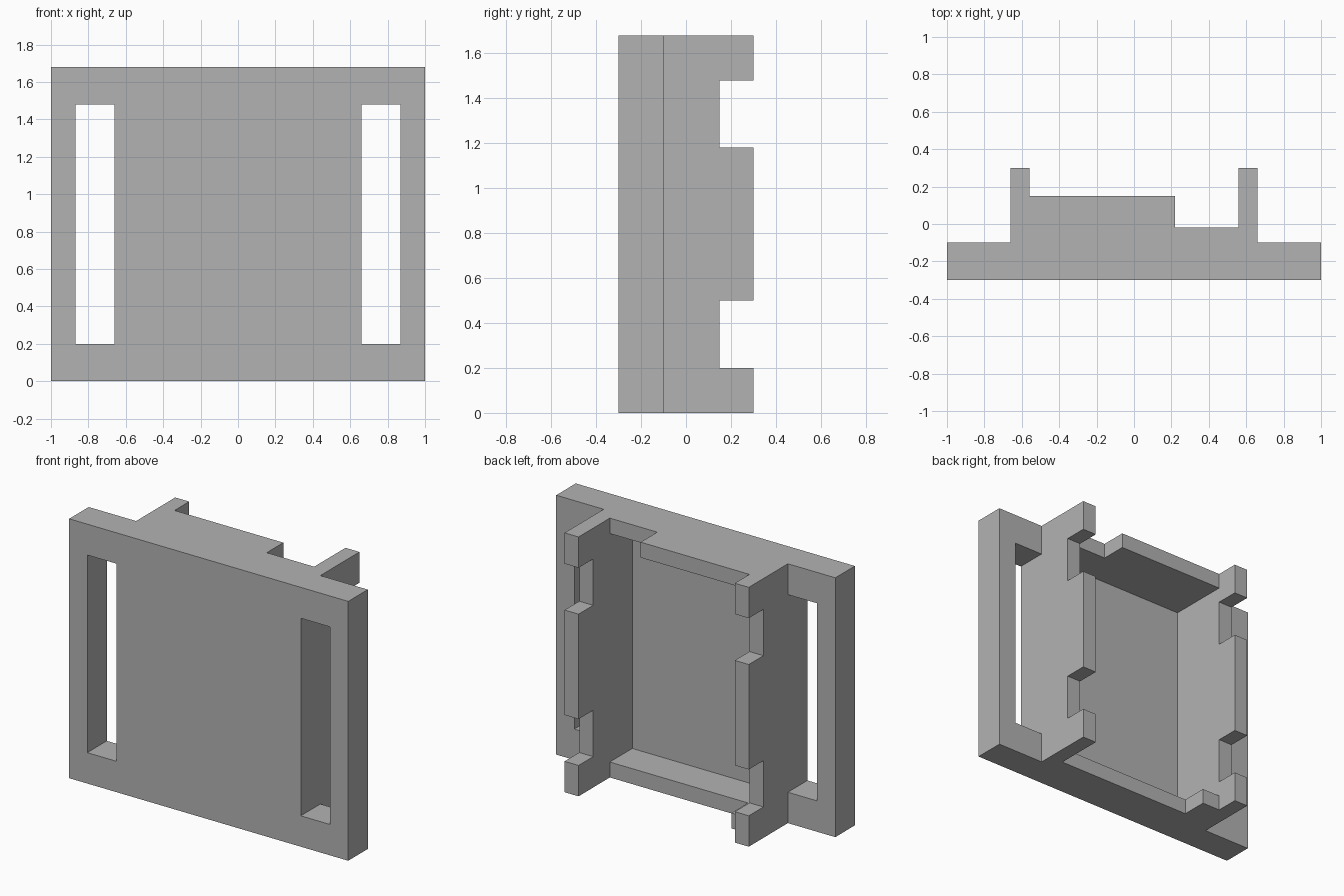
import bpy
import bmesh
from mathutils import Vector

cube = bpy.data.objects.get("Cube")
if cube:
    bpy.data.objects.remove(cube, do_unlink=True)

H = 1.68                     # overall height
FRONT, BACK = -0.3, -0.1     # plate faces
POCKET = -0.25               # pocket floor
INNER, OUTER = 0.56, 0.66    # side rail faces
LIP = 0.1                    # ledge thickness
ROOT = -0.18                 # how far parts are sunk into the plate

grey = bpy.data.materials.new("plain grey")
grey.use_nodes = True
colour = (0.45, 0.45, 0.45, 1)
grey.diffuse_color = colour
grey.node_tree.nodes["Principled BSDF"].inputs["Base Color"].default_value = colour


def prism(name, profile, axis, lo, hi):
    """Extrude a 2D profile along x (profile y,z) or z (profile x,y)."""
    bm = bmesh.new()
    place = (lambda p: (lo, *p)) if axis == "x" else (lambda p: (*p, lo))
    face = bm.faces.new([bm.verts.new(place(p)) for p in profile])
    out = bmesh.ops.extrude_face_region(bm, geom=[face])
    shift = Vector((hi - lo, 0, 0) if axis == "x" else (0, 0, hi - lo))
    bmesh.ops.translate(bm, vec=shift,
                        verts=[v for v in out["geom"] if isinstance(v, bmesh.types.BMVert)])
    bmesh.ops.recalc_face_normals(bm, faces=bm.faces[:])
    mesh = bpy.data.meshes.new(name)
    bm.to_mesh(mesh)
    bm.free()
    mesh.materials.append(grey)
    obj = bpy.data.objects.new(name, mesh)
    bpy.context.collection.objects.link(obj)
    return obj


def box(name, x0, x1, y0, y1, z0, z1):
    return prism(name, [(x0, y0), (x1, y0), (x1, y1), (x0, y1)], "z", z0, z1)


def combine(target, part, operation):
    mod = target.modifiers.new(part.name, "BOOLEAN")
    mod.operation = operation
    mod.solver = "EXACT"
    mod.object = part
    bpy.context.view_layer.objects.active = target
    bpy.ops.object.modifier_apply(modifier=mod.name)
    bpy.data.objects.remove(part, do_unlink=True)


# Front plate with two tall slots and a shallow pocket behind
frame = box("slotted_back_frame", -1, 1, FRONT, BACK, 0, H)
combine(frame, box("left_slot", OUTER, 0.87, -1, 1, 0.2, 1.48), "DIFFERENCE")
combine(frame, box("right_slot", -0.87, -OUTER, -1, 1, 0.2, 1.48), "DIFFERENCE")
combine(frame, box("pocket", -INNER, INNER, POCKET, 1, LIP, H - LIP), "DIFFERENCE")

# Side rails with two notches each
rail = [(ROOT, 0), (0.3, 0), (0.3, 0.2), (0.15, 0.2), (0.15, 0.5), (0.3, 0.5),
        (0.3, 1.18), (0.15, 1.18), (0.15, 1.48), (0.3, 1.48), (0.3, H), (ROOT, H)]
# Rails reach the pocket floor so that its sides are flush
rail = [(POCKET - 0.02 if y == ROOT else y, z) for y, z in rail]
combine(frame, prism("left_rail", rail, "x", INNER, OUTER), "UNION")
combine(frame, prism("right_rail", rail, "x", -OUTER, -INNER), "UNION")


# Top and bottom ledges, each with a deep and a shallow stretch
def ledge(name, step, z0, z1):
    end = 0.6
    combine(frame, prism(name, [(-end, ROOT), (end, ROOT), (end, -0.02), (step, -0.02),
                                (step, 0.15), (-end, 0.15)], "z", z0, z1), "UNION")


ledge("top_ledge", 0.22, H - LIP, H)
ledge("bottom_ledge", -0.43, 0, LIP)

# Merge flush faces
bm = bmesh.new()
bm.from_mesh(frame.data)
bmesh.ops.remove_doubles(bm, verts=bm.verts[:], dist=0.0005)
bmesh.ops.dissolve_limit(bm, angle_limit=0.01, verts=bm.verts[:], edges=bm.edges[:])
bm.to_mesh(frame.data)
bm.free()
